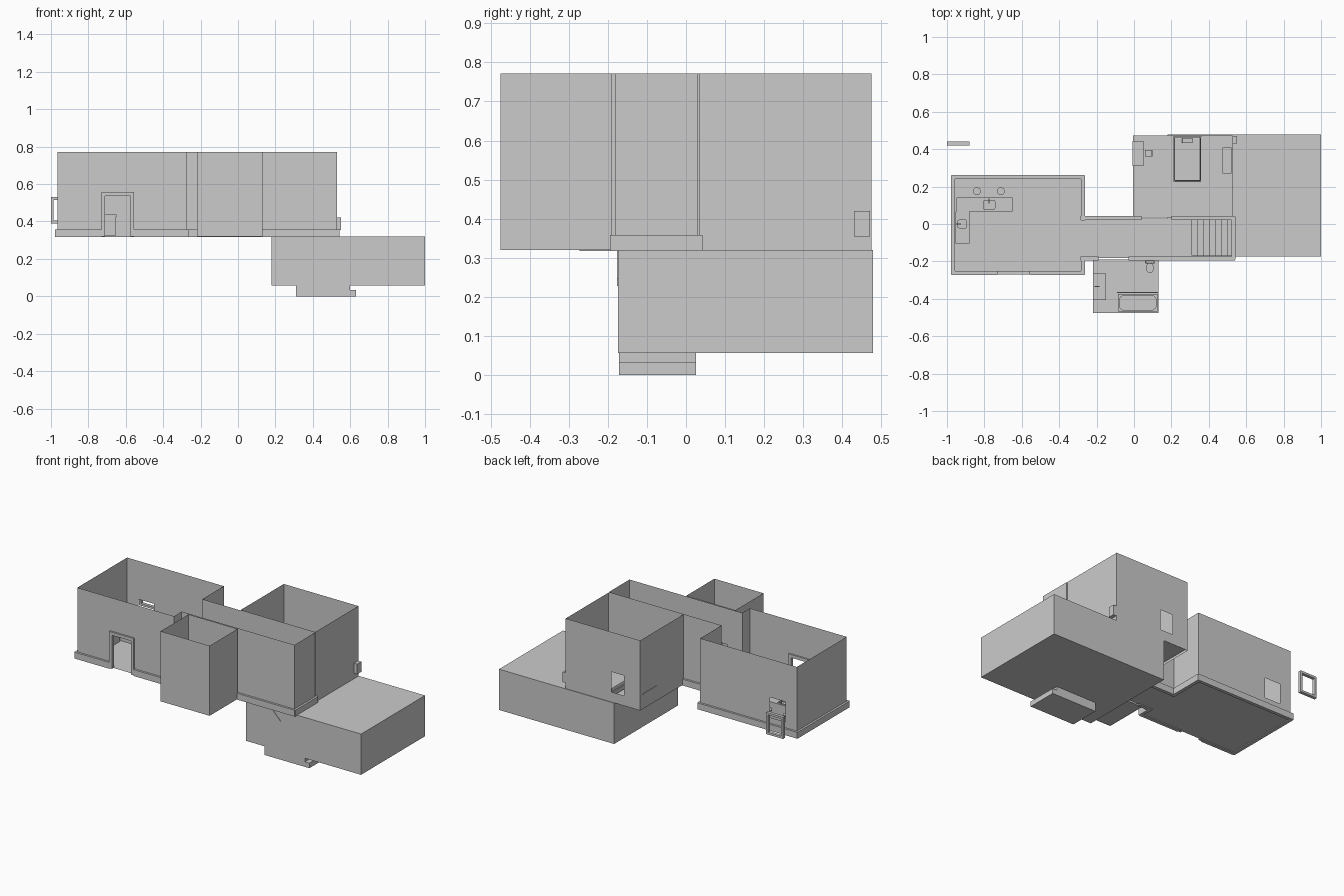
import bpy, bmesh, math
from mathutils import Vector

if "Cube" in bpy.data.objects:
    bpy.data.objects.remove(bpy.data.objects["Cube"])

def add(name, bm):
    me = bpy.data.meshes.new(name)
    bm.to_mesh(me); bm.free()
    ob = bpy.data.objects.new(name, me)
    bpy.context.collection.objects.link(ob)
    return ob

def box(name, x0, x1, y0, y1, z0, z1, bevel=0, segs=1, bowl=None):
    """Block; bowl=(inset, depth) sinks its top face."""
    bm = bmesh.new()
    bmesh.ops.create_cube(bm, size=1)
    for v in bm.verts:
        v.co = Vector(((x0+x1)/2 + v.co.x*(x1-x0), (y0+y1)/2 + v.co.y*(y1-y0), (z0+z1)/2 + v.co.z*(z1-z0)))
    if bowl:
        bm.normal_update()
        top = max(bm.faces, key=lambda f: f.calc_center_median().z)
        bmesh.ops.inset_region(bm, faces=[top], thickness=bowl[0])
        r = bmesh.ops.extrude_face_region(bm, geom=[top])
        vs = [e for e in r['geom'] if isinstance(e, bmesh.types.BMVert)]
        bmesh.ops.translate(bm, verts=vs, vec=(0, 0, -bowl[1]))
        bmesh.ops.delete(bm, geom=[top], context='FACES_ONLY')
        edges = [e for e in bm.edges if abs(e.verts[0].co.z - e.verts[1].co.z) > 1e-4]
    else:
        edges = bm.edges[:]
    if bevel:
        bmesh.ops.bevel(bm, geom=edges, offset=bevel, segments=segs, affect='EDGES', profile=0.5)
    return add(name, bm)

def panel(name, o, u, v, w, h, holes=()):
    """Flat sheet with rectangular holes (u0, u1, v0, v1)."""
    o, u, v = Vector(o), Vector(u), Vector(v)
    us = sorted({0, w, *[c for q in holes for c in q[:2]]})
    vs = sorted({0, h, *[c for q in holes for c in q[2:]]})
    bm = bmesh.new()
    for a, b in zip(us, us[1:]):
        for c, d in zip(vs, vs[1:]):
            m, n = (a+b)/2, (c+d)/2
            if any(q[0] < m < q[1] and q[2] < n < q[3] for q in holes):
                continue
            bm.faces.new([bm.verts.new(o + u*s + v*t) for s, t in ((a, c), (b, c), (b, d), (a, d))])
    bmesh.ops.remove_doubles(bm, verts=bm.verts, dist=1e-5)
    return add(name, bm)

def floor(name, x0, x1, y0, y1, z, holes=()):
    hs = [(a-x0, b-x0, c-y0, d-y0) for a, b, c, d in holes]
    return panel(name, (x0, y0, z), (1, 0, 0), (0, 1, 0), x1-x0, y1-y0, hs)

def wall(name, p, q, z0, z1, holes=()):
    d = Vector((q[0]-p[0], q[1]-p[1], 0))
    return panel(name, (p[0], p[1], z0), d.normalized(), (0, 0, 1), d.length, z1-z0, holes)

def frame(name, x0, x1, y0, y1, z0, z1, t, sill=True):
    box(name+"_left", x0, x0+t, y0, y1, z0, z1)
    box(name+"_right", x1-t, x1, y0, y1, z0, z1)
    box(name+"_top", x0+t, x1-t, y0, y1, z1-t, z1)
    if sill:
        box(name+"_sill", x0+t, x1-t, y0, y1, z0, z0+t)

def cylinder(name, x, y, z0, z1, r, sx=1, sy=1, r2=None):
    bm = bmesh.new()
    bmesh.ops.create_cone(bm, cap_ends=True, segments=20, radius1=r, radius2=r if r2 is None else r2, depth=z1-z0)
    for v in bm.verts:
        v.co = Vector((v.co.x*sx + x, v.co.y*sy + y, v.co.z + (z0+z1)/2))
    return add(name, bm)

def prism(name, pts, y0, y1):
    bm = bmesh.new()
    f = bm.faces.new([bm.verts.new((x, y0, z)) for x, z in pts])
    r = bmesh.ops.extrude_face_region(bm, geom=[f])
    bmesh.ops.translate(bm, verts=[e for e in r['geom'] if isinstance(e, bmesh.types.BMVert)], vec=(0, y1-y0, 0))
    bmesh.ops.recalc_face_normals(bm, faces=bm.faces)
    return add(name, bm)

Z, T = 0.32, 0.772
well = (0.31, 0.525, -0.168, 0.024)

# main room and hallway: one outline, walls plus skirting on each side
outline = [(-0.965, -0.26), (-0.275, -0.26), (-0.275, -0.181), (0.53, -0.181),
           (0.53, 0.029), (-0.275, 0.029), (-0.275, 0.248), (-0.965, 0.248)]
openings = {0: [(0.255, 0.39, 0, 0.215)],      # front door
            2: [(0.105, 0.225, 0, 0.22)],      # bathroom door
            4: [(0.35, 0.47, 0, 0.22)],        # bedroom door
            6: [(0.50, 0.61, 0.075, 0.205)]}   # back window
for i, p in enumerate(outline):
    q = outline[(i+1) % 8]
    wall("room_wall", p, q, Z, T, openings.get(i, ()))
    gaps = [g for g in openings.get(i, ()) if g[2] == 0]
    d = (Vector(q) - Vector(p)); L = d.length; d.normalize()
    n = Vector((d.y, -d.x))
    cuts = [-0.01] + [c for g in gaps for c in (g[0]-0.02, g[1]+0.02)] + [L+0.01]
    for a, b in zip(cuts[::2], cuts[1::2]):
        c1 = Vector(p) + d*a - n*0.008
        c2 = Vector(p) + d*b + n*0.013
        box("skirting", *sorted((c1.x, c2.x)), *sorted((c1.y, c2.y)), 0.317, 0.358)
floor("main_floor", -0.965, -0.275, -0.26, 0.248, 0.323)
floor("hall_floor", -0.275, 0.53, -0.181, 0.029, 0.323, [well])
frame("door_frame", -0.73, -0.555, -0.271, -0.25, Z, 0.557, 0.02, False)
frame("loose_window_frame", -1.0, -0.88, 0.42, 0.44, 0.39, 0.53, 0.014)

# bathroom shell
wall("bath_front", (-0.22, -0.475), (0.13, -0.475), Z, T)
wall("bath_left", (-0.22, -0.475), (-0.22, -0.19), Z, T)
wall("bath_right", (0.13, -0.475), (0.13, -0.19), Z, T)
wall("bath_back", (-0.22, -0.19), (0.13, -0.19), Z, T, [(0.05, 0.17, 0, 0.22)])
floor("bath_floor", -0.22, 0.13, -0.475, -0.19, 0.322)

# bedroom shell
wall("bed_front", (-0.005, 0.035), (0.527, 0.035), Z, T, [(0.08, 0.20, 0, 0.22)])
wall("bed_left", (-0.005, 0.035), (-0.005, 0.474), Z, T)
wall("bed_right", (0.527, 0.035), (0.527, 0.474), Z, T)
wall("bed_back", (-0.005, 0.474), (0.527, 0.474), Z, T, [(0.115, 0.205, 0.065, 0.195)])
floor("bed_floor", -0.005, 0.527, 0.035, 0.474, 0.337)
box("outside_box", 0.527, 0.55, 0.43, 0.471, 0.355, 0.42)

# lower room with a stairwell in its roof
bx0, bx1, by0, by1, bz0 = 0.178, 1.0, -0.174, 0.478, 0.057
for p, q in (((bx0, by0), (bx1, by0)), ((bx1, by0), (bx1, by1)), ((bx1, by1), (bx0, by1)), ((bx0, by1), (bx0, by0))):
    wall("lower_wall", p, q, bz0, Z)
floor("lower_floor", bx0, bx1, by0, by1, bz0)
floor("lower_roof", bx0, bx1, by0, by1, Z, [well])

# stairs as one stepped profile, with a side rail
n, run, rise = 10, 0.032, 0.029
pts = [(0.31, 0.0)]
for i in range(n):
    z = Z - rise*(i+1) + 0.003
    pts += [(0.31 + run*i, z), (0.31 + run*(i+1), z)]
pts.append((0.31 + run*n, 0.0))
prism("stairs", pts, -0.172, 0.025)
prism("stair_rail", [(0.335, 0.32), (0.36, 0.32), (0.43, 0.247), (0.43, 0.228)], -0.177, -0.168)

# kitchen: two counters with sinks, stools, taps
def counter(name, x0, x1, y0, y1, sink):
    box(name+"_cabinet", x0+0.006, x1-0.006, y0+0.006, y1-0.006, 0.323, 0.425)
    a, b, c, d = sink
    floor(name+"_top", x0, x1, y0, y1, 0.437, [sink])
    for p, q in (((x0, y0), (x1, y0)), ((x1, y0), (x1, y1)), ((x1, y1), (x0, y1)), ((x0, y1), (x0, y0))):
        wall(name+"_edge", p, q, 0.425, 0.437)
    box(name+"_sink", a, b, c, d, 0.40, 0.44, bevel=0.006, segs=2, bowl=(0.006, 0.03))
counter("island", -0.95, -0.65, 0.068, 0.142, (-0.81, -0.74, 0.075, 0.13))
counter("side_counter", -0.955, -0.88, -0.105, 0.068, (-0.945, -0.89, -0.025, 0.025))
box("island_tap", -0.778, -0.772, 0.11, 0.136, 0.452, 0.458)
box("island_tap_post", -0.778, -0.772, 0.13, 0.136, 0.437, 0.452)
box("side_tap", -0.952, -0.925, -0.003, 0.003, 0.45, 0.456)
for x in (-0.84, -0.712):
    cylinder("stool_seat", x, 0.175, 0.395, 0.405, 0.021)
    cylinder("stool_post", x, 0.175, 0.328, 0.395, 0.004)
    cylinder("stool_base", x, 0.175, 0.323, 0.328, 0.016)

# bathroom fittings: vanity, toilet, tub and curtain
box("vanity", -0.218, -0.155, -0.40, -0.27, 0.323, 0.41)
box("vanity_top", -0.219, -0.15, -0.405, -0.265, 0.41, 0.42, bowl=(0.018, 0.008))
box("vanity_tap", -0.212, -0.185, -0.338, -0.332, 0.43, 0.436)
box("toilet_tank", 0.06, 0.11, -0.212, -0.193, 0.36, 0.42, bevel=0.003)
cylinder("toilet_bowl", 0.085, -0.235, 0.323, 0.368, 0.012, 1, 1.3, 0.02)
cylinder("toilet_seat", 0.085, -0.235, 0.368, 0.374, 0.021, 1, 1.3)
box("tub", -0.085, 0.126, -0.468, -0.375, 0.323, 0.39, bevel=0.022, segs=5, bowl=(0.012, 0.05))
box("curtain_rail", -0.09, 0.128, -0.368, -0.363, 0.56, 0.565)
bm = bmesh.new()
cols = [[bm.verts.new((0.0 + 0.009*i, -0.366 + (0.006 if i % 2 else -0.006), z)) for z in (0.36, 0.56)] for i in range(14)]
for a, b in zip(cols, cols[1:]):
    bm.faces.new((a[0], b[0], b[1], a[1]))
add("shower_curtain", bm)

# bedroom furniture
box("bed_base", 0.212, 0.358, 0.225, 0.465, 0.345, 0.37)
box("mattress", 0.215, 0.355, 0.23, 0.463, 0.37, 0.395, bevel=0.006, segs=2)
box("headboard", 0.21, 0.36, 0.464, 0.472, 0.338, 0.43)
box("pillow", 0.257, 0.313, 0.432, 0.46, 0.395, 0.407, bevel=0.004, segs=2)
box("rug", 0.363, 0.415, 0.28, 0.45, 0.337, 0.34)
box("desk_top", -0.007, 0.05, 0.31, 0.445, 0.41, 0.418)
for y in (0.312, 0.437):
    box("desk_side", 0.0, 0.047, y, y+0.006, 0.337, 0.41)
box("chair_seat", 0.06, 0.10, 0.36, 0.396, 0.375, 0.381)
box("chair_back", 0.094, 0.10, 0.36, 0.396, 0.381, 0.425)
for x in (0.061, 0.095):
    for y in (0.361, 0.391):
        box("chair_leg", x, x+0.004, y, y+0.004, 0.337, 0.375)
box("dresser", 0.472, 0.522, 0.27, 0.41, 0.337, 0.42)
